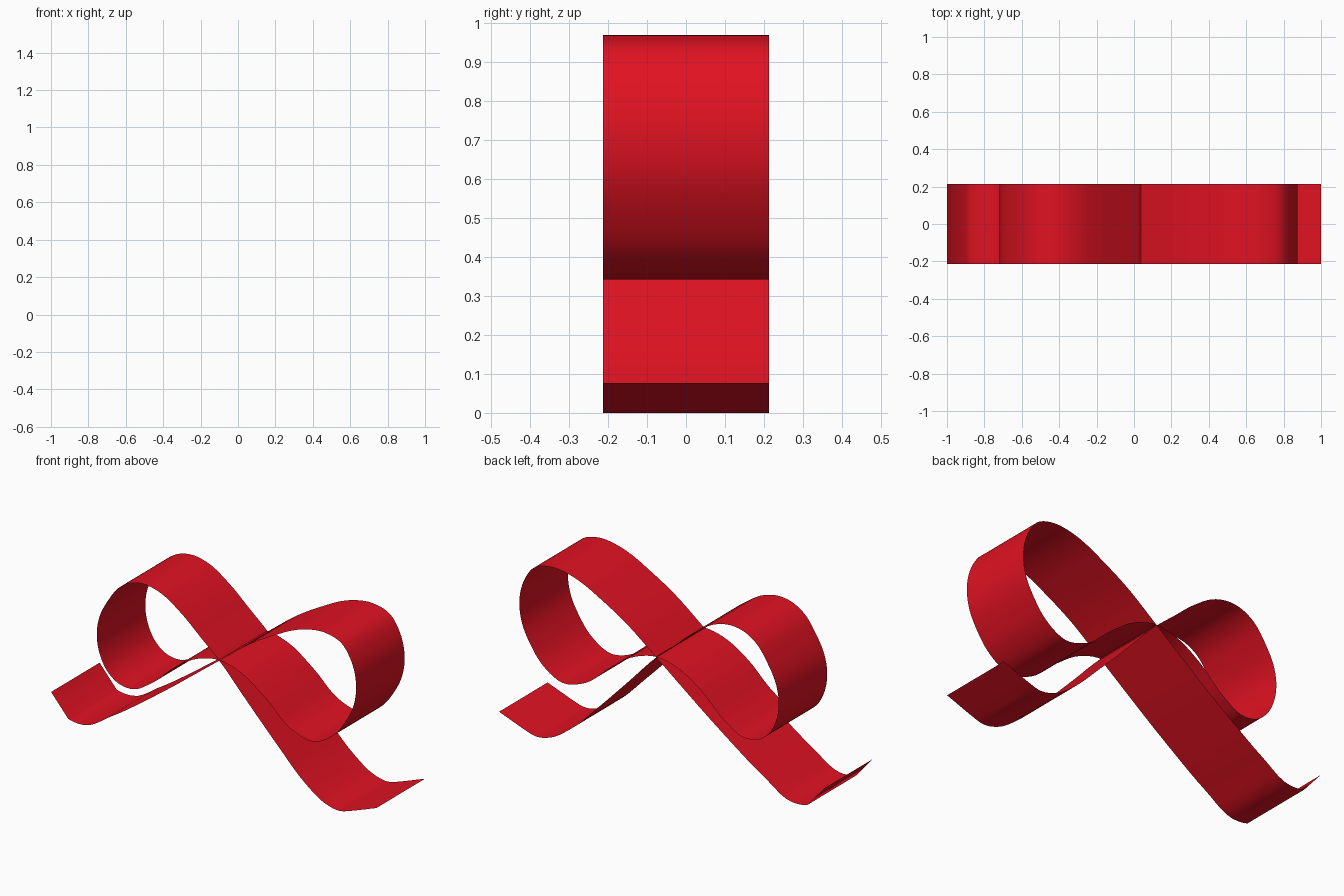
import bpy, bmesh
from mathutils import Vector

if "Cube" in bpy.data.objects:
    bpy.data.objects.remove(bpy.data.objects["Cube"])

HALF_WIDTH = 0.213
STEPS = 5

# Side profile (x, z): left tail, right loop, flat crossing, left loop, right tail
PATH = [(-1, .187), (-.895, .066), (-.80, .057), (-.63, .15), (-.39, .315), (.034, .637),
        (.22, .778), (.39, .878), (.48, .924), (.58, .957), (.68, .967), (.785, .935),
        (.846, .85), (.875, .73), (.86, .61), (.809, .505), (.735, .41), (.612, .342),
        (.471, .378), (.317, .505), (.163, .607), (.034, .64),
        (-.10, .612), (-.23, .535), (-.39, .395), (-.50, .336), (-.588, .346), (-.655, .395),
        (-.70, .475), (-.719, .585), (-.704, .68), (-.649, .79), (-.575, .885), (-.50, .927),
        (-.42, .938), (-.34, .922), (-.20, .838), (-.077, .733), (.034, .637),
        (.20, .462), (.397, .258), (.565, .095), (.68, .02), (.765, 0), (.86, .025), (1, .077)]


def smooth_path(points, steps):
    """Centripetal-style spline through the points, straight end segments."""
    p = [Vector(q) for q in points]
    out = [p[0]]
    for i in range(1, len(p) - 2):
        a, b, c, d = p[i - 1:i + 3]
        la, lb, lc = (b - a).length, (c - b).length, (d - c).length
        # tangents weighted by segment length so uneven spacing does not overshoot
        m1 = ((b - a) / la * lb + (c - b) / lb * la) / (la + lb) * lb
        m2 = ((c - b) / lb * lc + (d - c) / lc * lb) / (lb + lc) * lb
        for k in range(steps):
            t = k / steps
            out.append(b * (2*t**3 - 3*t**2 + 1) + m1 * (t**3 - 2*t**2 + t)
                       + c * (3*t**2 - 2*t**3) + m2 * (t**3 - t**2))
    return out + [p[-2], p[-1]]


# Ribbon: the profile swept across the width as a thin sheet
bm = bmesh.new()
rows = [[bm.verts.new((x, y, max(z, 0))) for y in (-HALF_WIDTH, HALF_WIDTH)]
        for x, z in smooth_path(PATH, STEPS)]
for (a, b), (c, d) in zip(rows, rows[1:]):
    bm.faces.new((a, c, d, b)).smooth = True
mesh = bpy.data.meshes.new("ribbon")
bm.to_mesh(mesh)
bm.free()
ribbon = bpy.data.objects.new("ribbon", mesh)
bpy.context.collection.objects.link(ribbon)

# Red cloth
red = bpy.data.materials.new("red_ribbon")
red.diffuse_color = (0.75, 0.006, 0.016, 1)
red.use_nodes = True
red.node_tree.nodes["Principled BSDF"].inputs["Base Color"].default_value = red.diffuse_color
mesh.materials.append(red)
